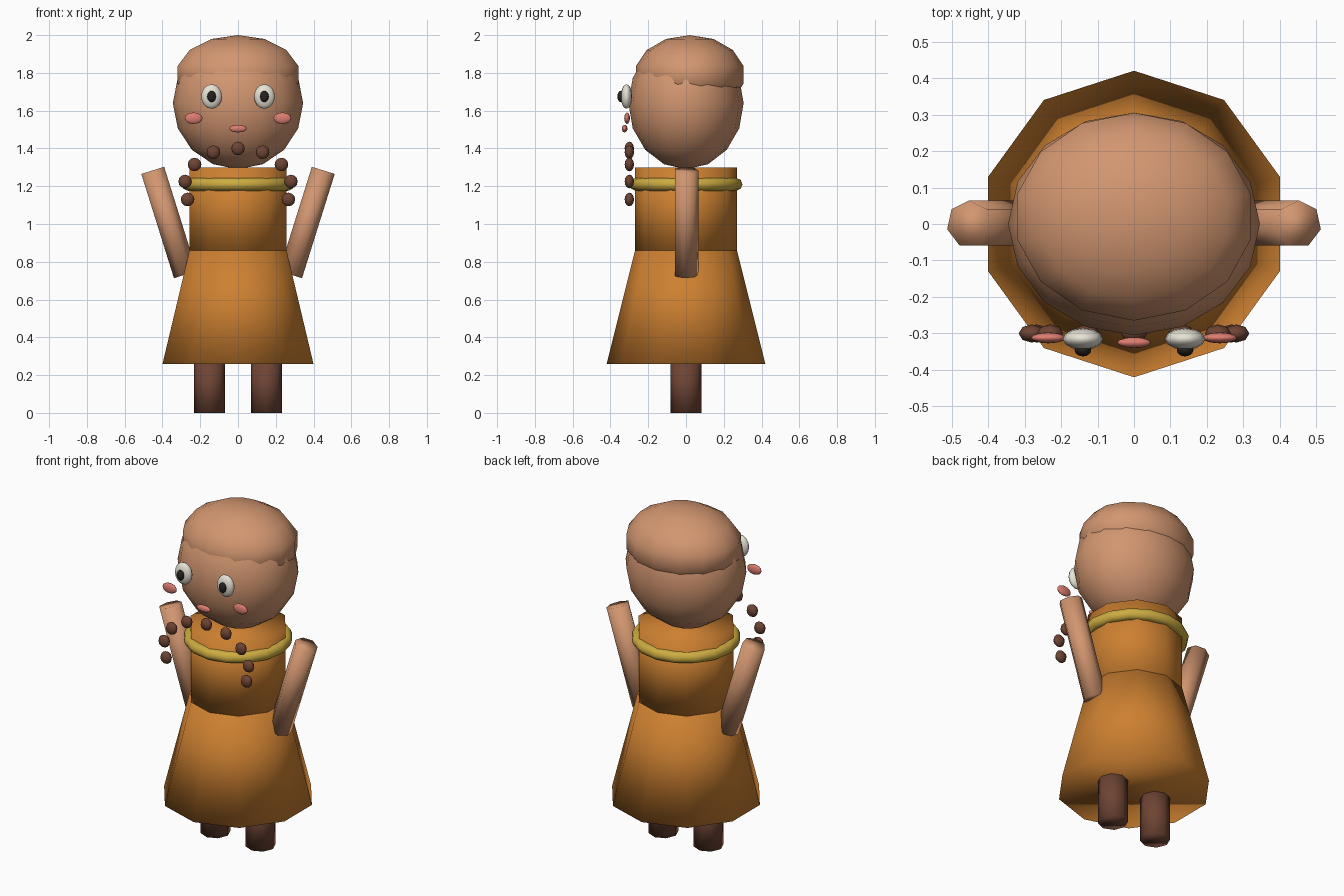
import bpy
import math

cube = bpy.data.objects.get("Cube")
if cube:
    bpy.data.objects.remove(cube, do_unlink=True)


def material(name, r, g, b):
    mat = bpy.data.materials.new(name)
    mat.use_nodes = True
    mat.diffuse_color = (r, g, b, 1)
    bsdf = next(n for n in mat.node_tree.nodes if n.type == "BSDF_PRINCIPLED")
    bsdf.inputs["Base Color"].default_value = (r, g, b, 1)
    return mat


skin = material("skin", 0.645, 0.305, 0.162)
orange = material("orange_cloth", 0.61, 0.216, 0.03)
brown = material("dark_brown", 0.156, 0.058, 0.034)
gold = material("gold", 0.61, 0.413, 0.053)
white = material("eye_white", 0.79, 0.76, 0.66)
black = material("pupil_black", 0.019, 0.016, 0.015)
pink = material("blush_pink", 0.73, 0.205, 0.162)


def finish(name, mat):
    obj = bpy.context.object
    obj.name = name
    obj.data.materials.append(mat)
    bpy.ops.object.shade_smooth()
    return obj


def ball(name, mat, centre, radii, segments=12, rings=8):
    bpy.ops.mesh.primitive_uv_sphere_add(segments=segments, ring_count=rings, radius=1, location=centre)
    bpy.context.object.scale = radii
    return finish(name, mat)


def tube(name, mat, centre, bottom, top, height, sides, tilt=0):
    bpy.ops.mesh.primitive_cone_add(vertices=sides, radius1=bottom, radius2=top, depth=height,
                                    location=centre, rotation=(0, tilt, 0))
    return finish(name, mat)


# Dress
tube("skirt", orange, (0, 0, 0.56), 0.42, 0.27, 0.6, 10)
tube("bodice", orange, (0, 0, 1.08), 0.27, 0.27, 0.44, 10)

# Neck ring
bpy.ops.mesh.primitive_torus_add(major_segments=16, minor_segments=8, major_radius=0.265,
                                 minor_radius=0.034, location=(0, 0, 1.21))
finish("neck_ring", gold)

# Head and hair cap
ball("head", skin, (0, 0, 1.64), (0.345, 0.305, 0.35), 16, 8)
ball("hair_cap", skin, (0, 0.02, 1.79), (0.336, 0.292, 0.21), 14, 7)

# Mouth and middle bead
ball("mouth", pink, (0, -0.325, 1.505), (0.046, 0.015, 0.02))
BEAD = (0.036, 0.025, 0.036)
ball("bead_middle", brown, (0, -0.3, 1.4), BEAD, 8, 6)

# Paired parts
for side, s in (("left", 1), ("right", -1)):
    tube(side + "_leg", brown, (s * 0.15, 0, 0.14), 0.082, 0.082, 0.28, 8)
    tube(side + "_arm", skin, (s * 0.365, 0, 1.008), 0.065, 0.065, 0.578, 7, s * math.radians(17.4))
    ball(side + "_eye", white, (s * 0.14, -0.315, 1.675), (0.055, 0.03, 0.065))
    ball(side + "_pupil", black, (s * 0.14, -0.345, 1.675), (0.023, 0.018, 0.03))
    ball(side + "_cheek", pink, (s * 0.235, -0.312, 1.56), (0.047, 0.015, 0.03))
    for i, (x, z) in enumerate([(0.13, 1.38), (0.23, 1.315), (0.28, 1.225), (0.267, 1.13)]):
        ball(f"{side}_bead_{i + 1}", brown, (s * x, -0.3, z), BEAD, 8, 6)
